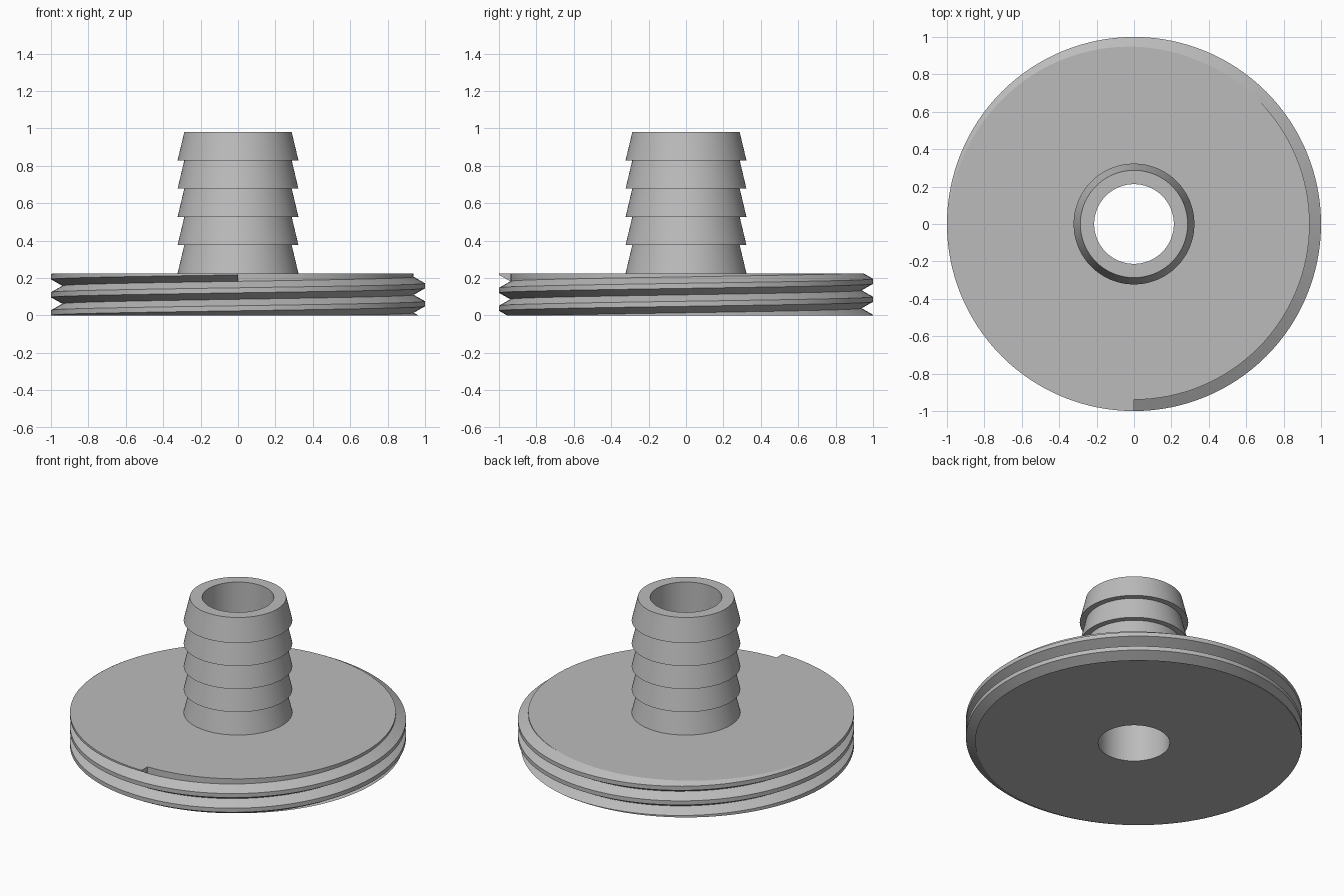
import bpy
import bmesh
from math import sin, cos, pi, radians

cube = bpy.data.objects.get("Cube")
if cube:
    bpy.data.objects.remove(cube, do_unlink=True)

SEG = 128                   # facets around the axis
TOP = 0.225                 # flange thickness
CORE, CREST = 0.939, 1.0    # thread root and crest radii
PITCH = 0.096
FLAT = 0.0135               # half width of the crest flat
BORE, BARB, NECK = 0.213, 0.323, 0.287
HEIGHT, BARBS = 0.98, 5

grey = bpy.data.materials.new("plain_grey")
grey.use_nodes = True
color = (0.5, 0.5, 0.5, 1)
grey.diffuse_color = color
grey.node_tree.nodes["Principled BSDF"].inputs["Base Color"].default_value = color


def finish(bm, name):
    """Weld, shade and link a finished part."""
    bmesh.ops.remove_doubles(bm, verts=bm.verts, dist=1e-5)
    mesh = bpy.data.meshes.new(name)
    bm.to_mesh(mesh)
    bm.free()
    mesh.materials.append(grey)
    obj = bpy.data.objects.new(name, mesh)
    bpy.context.collection.objects.link(obj)
    bpy.ops.object.select_all(action="DESELECT")
    obj.select_set(True)
    bpy.context.view_layer.objects.active = obj
    bpy.ops.object.shade_smooth_by_angle(angle=radians(20))


def sweep(bm, columns):
    """Skin neighbouring columns of (radius, z) points given per angle."""
    rows = [[bm.verts.new((r * cos(a), r * sin(a), z)) for r, z in pts]
            for a, pts in columns]
    for left, right in zip(rows, rows[1:]):
        for i in range(len(left) - 1):
            bm.faces.new((left[i], right[i], right[i + 1], left[i + 1]))


def thread_column(turn):
    """Outline of the flange, from bore to stem, after part of a turn."""
    centres = [-0.058 + PITCH * (turn + k) for k in range(3)]

    def radius(z):
        gap = min(abs(z - c) for c in centres)
        rise = (PITCH / 2 - gap) / (PITCH / 2 - FLAT)
        return CORE + (CREST - CORE) * max(0, min(1, rise))

    levels = [0]
    for c in centres:
        levels += [c - PITCH / 2, c - FLAT, c + FLAT, c + PITCH / 2]
    levels = [max(0, min(TOP, z)) for z in levels + [TOP]]
    edge = [(radius(z), z) for z in levels]
    return [(BORE, 0)] + edge + [(BARB, TOP)]


# Threaded flange: one helical turn of columns, starting at the front
bm = bmesh.new()
start = -pi / 2
sweep(bm, [(start + 2 * pi * i / SEG, thread_column(i / SEG))
           for i in range(SEG + 1)])
# Step where the thread runs out at the top
root = 0.134 + PITCH / 2
end_cap = [(CORE, root), (CREST, 0.23 - FLAT), (CREST, TOP), (CORE, TOP)]
bm.faces.new([bm.verts.new((0, -r, z)) for r, z in reversed(end_cap)])
finish(bm, "threaded_flange")

# Barbed stem with its through bore
step = (HEIGHT - TOP) / BARBS
profile = []
for i in range(BARBS):
    profile += [(BARB, TOP + step * i), (NECK, TOP + step * (i + 1))]
profile += [(BORE, HEIGHT), (BORE, 0)]
bm = bmesh.new()
sweep(bm, [(2 * pi * i / SEG, profile) for i in range(SEG + 1)])
finish(bm, "barbed_stem")
